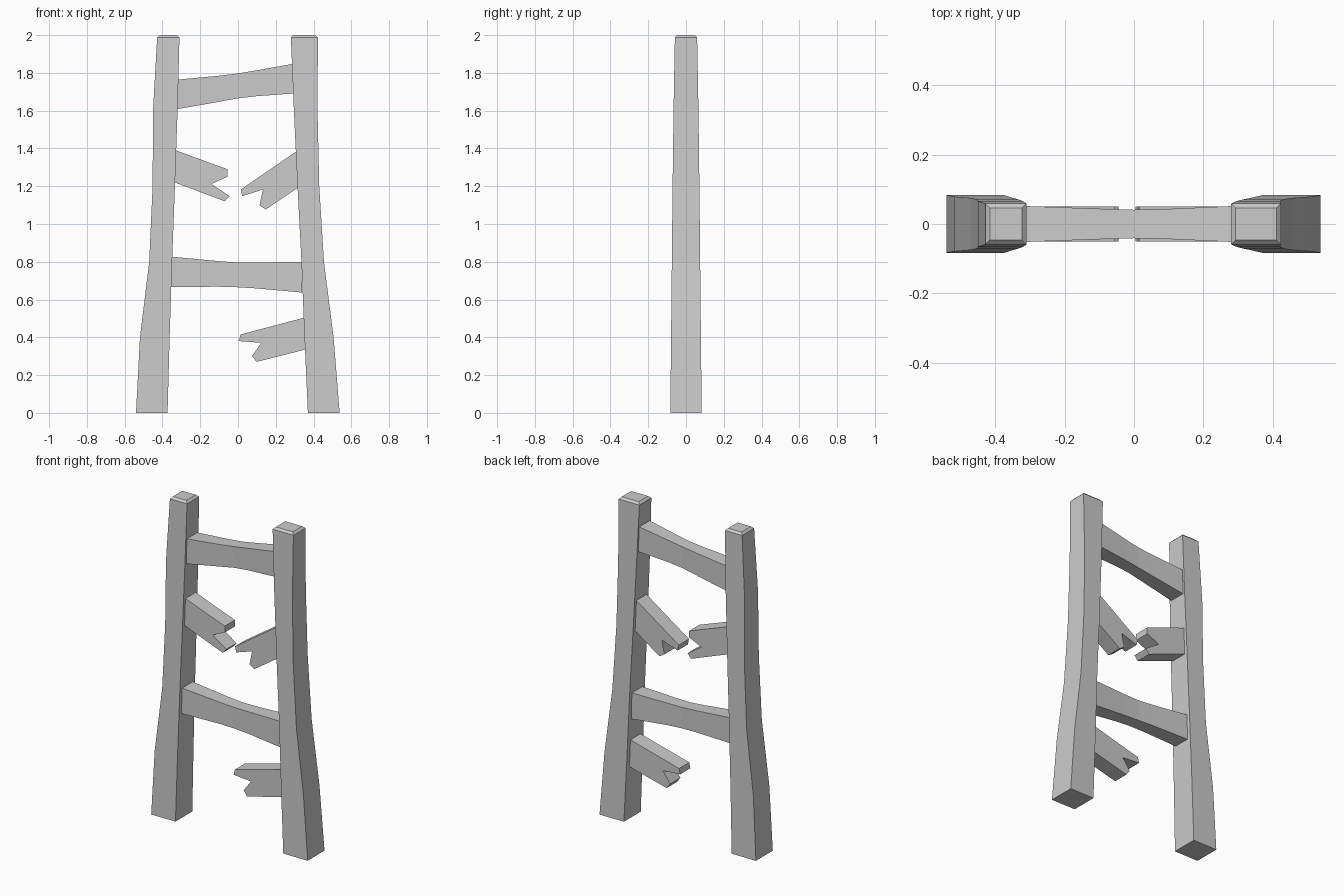
import bpy, bmesh

if "Cube" in bpy.data.objects:
    bpy.data.objects.remove(bpy.data.objects["Cube"])


def finish(name, bm):
    bmesh.ops.recalc_face_normals(bm, faces=bm.faces[:])
    mesh = bpy.data.meshes.new(name)
    bm.to_mesh(mesh)
    bm.free()
    obj = bpy.data.objects.new(name, mesh)
    bpy.context.collection.objects.link(obj)
    return obj


def loft(name, rings):
    """Skin a chain of four-sided rings and cap both ends."""
    bm = bmesh.new()
    loops = [[bm.verts.new(p) for p in ring] for ring in rings]
    for a, b in zip(loops, loops[1:]):
        for i in range(4):
            j = (i + 1) % 4
            bm.faces.new((a[i], a[j], b[j], b[i]))
    bm.faces.new(loops[0])
    bm.faces.new(loops[-1])
    return finish(name, bm)


def post(name, stations):
    """Stations: (z, x0, x1, half depth); the top gets a chamfer."""
    z, x0, x1, d = stations[-1]
    c = 0.013
    stations = stations[:-1] + [(z - c, x0, x1, d), (z, x0 + c, x1 - c, d - c)]
    loft(name, [[(a, -h, z), (b, -h, z), (b, h, z), (a, h, z)]
                for z, a, b, h in stations])


def rung(name, stations):
    """Stations: (x, bottom z, top z, half depth)."""
    loft(name, [[(x, -h, a), (x, h, a), (x, h, b), (x, -h, b)]
                for x, a, b, h in stations])


def broken_rung(name, outline, half=0.05):
    """Extrude a splintered outline through the depth."""
    bm = bmesh.new()
    face = bm.faces.new([bm.verts.new((x, -half, z)) for x, z in outline])
    ext = bmesh.ops.extrude_face_region(bm, geom=[face])
    verts = [g for g in ext["geom"] if isinstance(g, bmesh.types.BMVert)]
    bmesh.ops.translate(bm, verts=verts, vec=(0, 2 * half, 0))
    finish(name, bm)


# Two hand-hewn uprights
post("left_post", [
    (0, -0.54, -0.373, 0.083), (0.4, -0.519, -0.362, 0.079),
    (0.8, -0.47, -0.349, 0.075), (1.2, -0.452, -0.334, 0.071),
    (1.6, -0.45, -0.32, 0.066), (2.0, -0.428, -0.31, 0.059)])
post("right_post", [
    (0, 0.37, 0.538, 0.083), (0.4, 0.352, 0.506, 0.079),
    (0.8, 0.336, 0.455, 0.075), (1.2, 0.315, 0.43, 0.071),
    (1.6, 0.296, 0.421, 0.066), (2.0, 0.28, 0.423, 0.059)])

# Whole rungs, thinner in the middle
rung("top_rung", [
    (-0.322, 1.608, 1.764, 0.052), (-0.1, 1.647, 1.785, 0.044),
    (0.0, 1.665, 1.797, 0.041), (0.09, 1.676, 1.812, 0.043),
    (0.292, 1.691, 1.848, 0.052)])
rung("lower_rung", [
    (-0.352, 0.667, 0.827, 0.052), (-0.1, 0.668, 0.803, 0.044),
    (0.0, 0.665, 0.796, 0.041), (0.1, 0.659, 0.796, 0.043),
    (0.34, 0.637, 0.8, 0.052)])

# Snapped rungs with splintered ends
broken_rung("broken_rung_left", [
    (-0.33, 1.39), (-0.335, 1.22), (-0.07, 1.12), (-0.045, 1.148),
    (-0.14, 1.212), (-0.056, 1.25), (-0.056, 1.29)])
broken_rung("broken_rung_right", [
    (0.31, 1.385), (0.015, 1.183), (0.022, 1.147), (0.132, 1.183),
    (0.114, 1.098), (0.148, 1.077), (0.317, 1.192)])
broken_rung("broken_rung_bottom", [
    (0.35, 0.504), (0.013, 0.415), (0.005, 0.38), (0.124, 0.371),
    (0.074, 0.302), (0.098, 0.27), (0.356, 0.335)])
